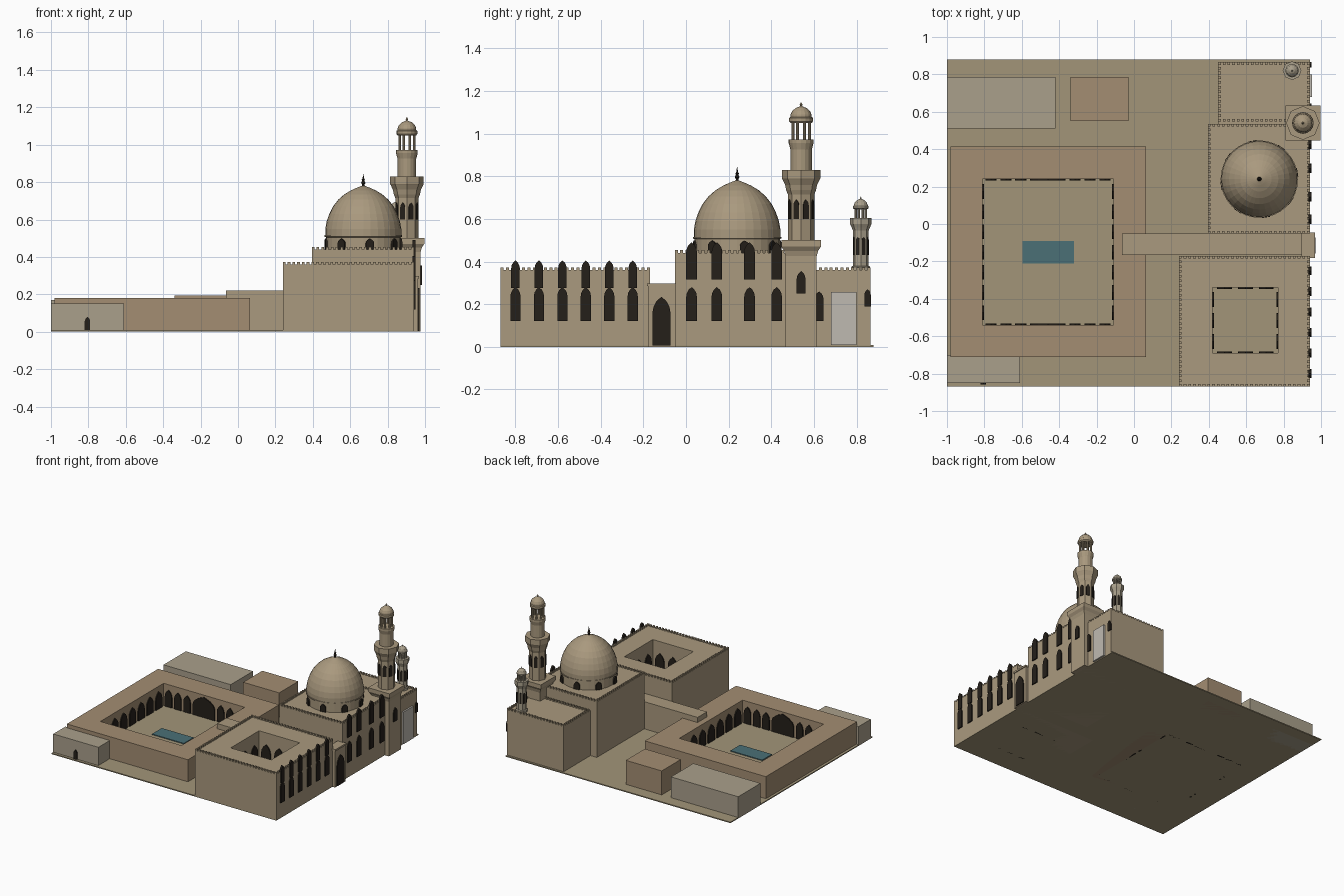
import bpy, bmesh, math
from mathutils import Matrix, Vector

if "Cube" in bpy.data.objects:
    bpy.data.objects.remove(bpy.data.objects["Cube"])


def mat(name, c):
    m = bpy.data.materials.new(name)
    m.diffuse_color = (*c, 1)
    m.use_nodes = True
    m.node_tree.nodes["Principled BSDF"].inputs["Base Color"].default_value = m.diffuse_color
    return m


STONE = mat("stone", (0.40, 0.32, 0.21))
BROWN = mat("brown_stone", (0.37, 0.27, 0.17))
PALE = mat("pale_stone", (0.40, 0.35, 0.26))
GROUND = mat("paving", (0.36, 0.30, 0.19))
MARBLE = mat("marble", (0.52, 0.49, 0.44))
DARK = mat("dark_opening", (0.018, 0.014, 0.010))
WATER = mat("water", (0.07, 0.16, 0.18))


def finish(name, bm, m):
    bmesh.ops.recalc_face_normals(bm, faces=bm.faces)
    me = bpy.data.meshes.new(name)
    bm.to_mesh(me)
    bm.free()
    me.materials.append(m)
    ob = bpy.data.objects.new(name, me)
    bpy.context.collection.objects.link(ob)
    return ob


def add_box(bm, x0, x1, y0, y1, z0, z1):
    M = Matrix.Translation(((x0 + x1) / 2, (y0 + y1) / 2, (z0 + z1) / 2))
    bmesh.ops.create_cube(bm, size=1, matrix=M @ Matrix.Diagonal((x1 - x0, y1 - y0, z1 - z0, 1)))


def box(name, x0, x1, y0, y1, z0, z1, m):
    bm = bmesh.new()
    add_box(bm, x0, x1, y0, y1, z0, z1)
    return finish(name, bm, m)


# Rectangular block with an open courtyard
def court_block(name, outer, inner, h, m):
    bm = bmesh.new()
    loops = []
    for (x0, x1, y0, y1), z in ((outer, 0), (outer, h), (inner, h), (inner, 0)):
        loops.append([bm.verts.new((x, y, z)) for x, y in ((x0, y0), (x1, y0), (x1, y1), (x0, y1))])
    for k in range(4):
        a, b = loops[k], loops[(k + 1) % 4]
        for i in range(4):
            j = (i + 1) % 4
            bm.faces.new((a[i], a[j], b[j], b[i]))
    return finish(name, bm, m)


# Turned profile of (radius, z) with n sides
def add_lathe(bm, cx, cy, prof, n, a0=0.0):
    rings = [[bm.verts.new((cx + r * math.cos(a0 + 2 * math.pi * i / n),
                            cy + r * math.sin(a0 + 2 * math.pi * i / n), z))
              for i in range(n)] for r, z in prof]
    for a, b in zip(rings, rings[1:]):
        for i in range(n):
            j = (i + 1) % n
            bm.faces.new((a[i], a[j], b[j], b[i]))
    bm.faces.new(rings[0])
    bm.faces.new(rings[-1])


def lathe(name, cx, cy, prof, n, m, a0=0.0):
    bm = bmesh.new()
    add_lathe(bm, cx, cy, prof, n, a0)
    return finish(name, bm, m)


# Pointed-arch panel facing direction ang, standing proud of the wall point (x, y)
def add_arch(bm, x, y, z, w, h, ang, d=0.008, back=0.006):
    r = w / 2
    hs = h - min(0.9 * w, 0.45 * h)
    k = h - hs
    half = [(r, 0), (r, hs), (r * 0.88, hs + k * 0.38), (r * 0.55, hs + k * 0.72)]
    pts = half + [(0, h)] + [(-u, v) for u, v in reversed(half)]
    nrm = Vector((math.cos(ang), math.sin(ang), 0))
    tan = Vector((-nrm.y, nrm.x, 0))
    o = Vector((x, y, z))
    f, b = [[bm.verts.new(o + nrm * s + tan * u + Vector((0, 0, v))) for u, v in pts] for s in (d, -back)]
    bm.faces.new(f)
    bm.faces.new(b[::-1])
    for i in range(len(pts)):
        j = (i + 1) % len(pts)
        bm.faces.new((f[j], f[i], b[i], b[j]))


def arches(name, items):
    bm = bmesh.new()
    for it in items:
        add_arch(bm, *it)
    return finish(name, bm, DARK)


# Row of small teeth round a roof edge
def crenels(name, x0, x1, y0, y1, z, s=0.007, h=0.013):
    bm = bmesh.new()
    nx, ny = round((x1 - x0) / 0.025), round((y1 - y0) / 0.025)
    spots = [(x0 + (x1 - x0) * i / nx, y) for i in range(nx + 1) for y in (y0, y1)]
    spots += [(x, y0 + (y1 - y0) * i / ny) for i in range(1, ny) for x in (x0, x1)]
    for x, y in spots:
        add_box(bm, x - s, x + s, y - s, y + s, z - 0.002, z + h)
    return finish(name, bm, STONE)


E, N, W, S = 0, math.pi / 2, math.pi, -math.pi / 2

# Ground, pool and low outbuildings
box("ground_slab", -1, 0.94, -0.87, 0.88, 0, 0.008, GROUND)
box("pool", -0.595, -0.32, -0.21, -0.09, -0.0, 0.014, WATER)
box("northwest_hall", -1, -0.42, 0.51, 0.785, 0, 0.17, PALE)
box("north_annex", -0.34, -0.03, 0.55, 0.785, 0, 0.195, BROWN)
box("southwest_lodge", -1, -0.61, -0.85, -0.70, 0, 0.15, PALE)
arches("lodge_door", [(-0.805, -0.85, 0.005, 0.03, 0.075, S)])

# Large courtyard with arcades and two wide central arches
court_block("large_court", (-0.98, 0.065, -0.71, 0.415), (-0.81, -0.11, -0.54, 0.24), 0.18, BROWN)
items = []
for i in range(7):
    y = -0.15 + (i - 3) * 0.108
    items += [(-0.81, y, 0, 0.078, 0.14, E), (-0.11, y, 0, 0.078, 0.14, W)]
for s in (-1, 1):
    for u in (0.145, 0.225, 0.305):
        items += [(-0.46 + s * u, -0.54, 0, 0.06, 0.14, N), (-0.46 + s * u, 0.24, 0, 0.06, 0.14, S)]
items += [(-0.46, -0.54, 0, 0.19, 0.165, N), (-0.46, 0.24, 0, 0.19, 0.165, S)]
arches("large_court_arcade", items)

# Southeast school with small courtyard
court_block("southeast_school", (0.24, 0.94, -0.87, -0.17), (0.42, 0.77, -0.69, -0.34), 0.36, STONE)
crenels("school_crenels", 0.247, 0.933, -0.863, -0.177, 0.36)
items = []
for i in (-1, 0, 1):
    u, w = i * 0.112, 0.08
    items += [(0.595 + u, -0.69, 0, w, 0.27, N), (0.595 + u, -0.34, 0, w, 0.27, S),
              (0.42, -0.515 + u, 0, w, 0.27, E), (0.77, -0.515 + u, 0, w, 0.27, W)]
arches("small_court_arcade", items)

# Passage and street portal
box("passage", -0.065, 0.94, -0.165, -0.05, 0, 0.22, STONE)
box("portal", 0.90, 0.962, -0.178, -0.05, 0, 0.285, STONE)
box("portal_cornice", 0.895, 0.968, -0.182, -0.046, 0.285, 0.298, STONE)
arches("portal_door", [(0.962, -0.115, 0.005, 0.085, 0.23, E)])

# Mausoleum block, drum and dome
DX, DY = 0.67, 0.24
box("mausoleum", 0.395, 0.94, -0.052, 0.535, 0, 0.44, STONE)
crenels("mausoleum_crenels", 0.402, 0.933, -0.045, 0.528, 0.44)
lathe("drum", DX, DY, [(0.2, 0.43), (0.2, 0.505), (0.207, 0.508), (0.207, 0.516)], 32, STONE)
dome = [(0.203, 0.516), (0.203, 0.55), (0.196, 0.59), (0.182, 0.63), (0.162, 0.67), (0.134, 0.706),
        (0.102, 0.734), (0.066, 0.756), (0.032, 0.771), (0.008, 0.78)]
lathe("dome", DX, DY, dome, 32, STONE)
finial = [(0.01, 0.775), (0.006, 0.786), (0.012, 0.796), (0.006, 0.807), (0.009, 0.813), (0.004, 0.82), (0.001, 0.843)]
lathe("dome_finial", DX, DY, finial, 10, DARK)
arches("drum_windows", [(DX + 0.2 * math.cos(a), DY + 0.2 * math.sin(a), 0.44, 0.045, 0.058, a)
                        for a in [math.radians(10 + 45 * i) for i in range(8)]])

# Street-front windows in two tiers
items = []
for i in range(6):
    y = -0.80 + i * 0.11
    items += [(0.94, y, 0.12, 0.048, 0.16, E), (0.94, y, 0.275, 0.04, 0.13, E)]
for y in (0.026, 0.145, 0.298, 0.425):
    items += [(0.94, y, 0.12, 0.05, 0.16, E), (0.94, y, 0.315, 0.05, 0.175, E)]
items += [(0.94, 0.625, 0.12, 0.04, 0.14, E), (0.94, 0.852, 0.19, 0.03, 0.08, E)]
arches("street_windows", items)

# Northeast block with marble panel
box("northeast_block", 0.45, 0.94, 0.53, 0.865, 0, 0.36, STONE)
crenels("northeast_crenels", 0.457, 0.933, 0.555, 0.858, 0.36)
box("marble_panel", 0.93, 0.953, 0.68, 0.80, 0.008, 0.258, MARBLE)

# Main minaret
MX, MY = 0.903, 0.54
q = math.sqrt(2)
base = [(0.073 * q, 0), (0.073 * q, 0.425), (0.08 * q, 0.45), (0.093 * q, 0.47), (0.093 * q, 0.50)]
lathe("minaret_base", MX, MY, base, 4, STONE, math.pi / 4)
shaft = [(0.062, 0.49), (0.062, 0.715), (0.07, 0.735), (0.075, 0.76), (0.087, 0.785), (0.09, 0.79), (0.09, 0.83)]
lathe("minaret_shaft", MX, MY, shaft, 8, STONE)
upper = [(0.05, 0.825), (0.05, 0.925), (0.054, 0.94), (0.058, 0.955), (0.058, 0.972)]
lathe("minaret_upper_shaft", MX, MY, upper, 16, STONE)
cap = [(0.05, 1.05), (0.056, 1.058), (0.056, 1.074), (0.05, 1.078), (0.049, 1.09), (0.042, 1.105), (0.026, 1.12),
       (0.008, 1.127), (0.004, 1.13), (0.007, 1.136), (0.001, 1.147)]
lathe("minaret_cap", MX, MY, cap, 16, STONE)
items = [(MX + 0.073, MY, 0.25, 0.042, 0.105, E)]
ap = 0.062 * math.cos(math.pi / 8)
for i in range(8):
    a = (i + 0.5) * math.pi / 4
    items.append((MX + ap * math.cos(a), MY + ap * math.sin(a), 0.60, 0.027, 0.09, a, 0.004))
arches("minaret_windows", items)

# Small minaret
SX, SY = 0.845, 0.82
small = [(0.044, 0.355), (0.044, 0.375), (0.037, 0.38), (0.037, 0.545), (0.043, 0.56), (0.05, 0.575), (0.05, 0.603)]
lathe("small_minaret_shaft", SX, SY, small, 8, PALE)
small_cap = [(0.03, 0.645), (0.036, 0.65), (0.036, 0.66), (0.032, 0.665), (0.028, 0.678), (0.015, 0.689),
             (0.004, 0.694), (0.001, 0.705)]
lathe("small_minaret_cap", SX, SY, small_cap, 12, PALE)
ap = 0.037 * math.cos(math.pi / 8)
arches("small_minaret_windows", [(SX + ap * math.cos(a), SY + ap * math.sin(a), 0.43, 0.017, 0.085, a, 0.003)
                                 for a in [(i + 0.5) * math.pi / 4 for i in range(8)]])

# Open lantern columns on both minarets
for name, cx, cy, R, r, z0, z1, m in (("lantern_columns", MX, MY, 0.042, 0.007, 0.97, 1.055, STONE),
                                      ("small_lantern_columns", SX, SY, 0.026, 0.006, 0.60, 0.65, PALE)):
    bm = bmesh.new()
    for i in range(8):
        a = (i + 0.5) * math.pi / 4
        add_lathe(bm, cx + R * math.cos(a), cy + R * math.sin(a), [(r, z0), (r, z1)], 8)
    finish(name, bm, m)
